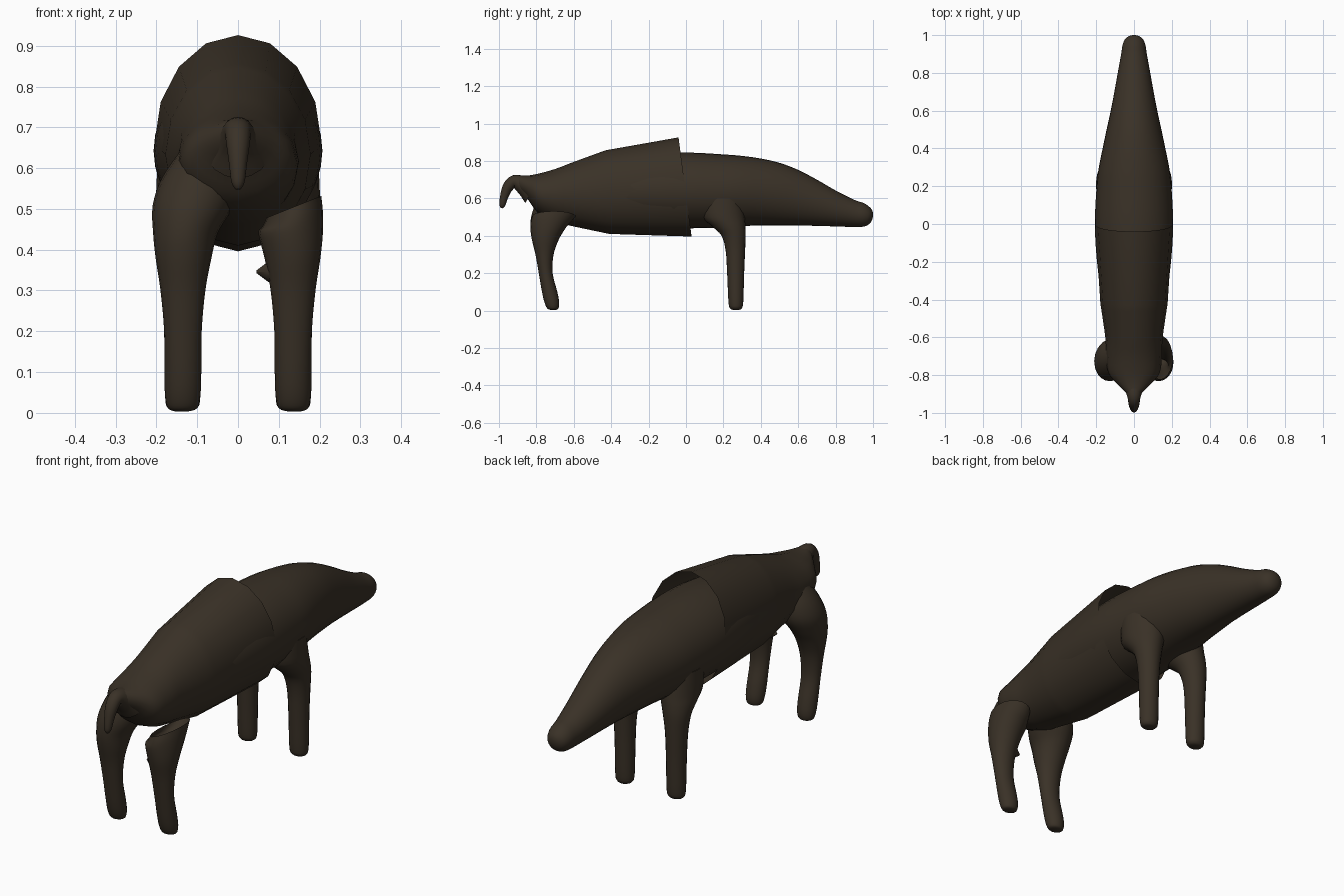
import bpy
import math
from mathutils import Vector

if "Cube" in bpy.data.objects:
    bpy.data.objects.remove(bpy.data.objects["Cube"])

brown = bpy.data.materials.new("dark_brown")
brown.diffuse_color = (0.042, 0.031, 0.020, 1)
brown.use_nodes = True
brown.node_tree.nodes["Principled BSDF"].inputs["Base Color"].default_value = brown.diffuse_color


def spline(rows, steps):
    """Catmull-Rom interpolation through rows of numbers."""
    out = []
    for i in range(len(rows) - 1):
        a, b = rows[max(i - 1, 0)], rows[i]
        c, d = rows[i + 1], rows[min(i + 2, len(rows) - 1)]
        for k in range(steps):
            t = k / steps
            out.append([0.5 * (2 * q + (r - p) * t + (2 * p - 5 * q + 4 * r - s) * t * t
                               + (3 * q - p - 3 * r + s) * t ** 3)
                        for p, q, r, s in zip(a, b, c, d)])
    out.append(list(rows[-1]))
    return out


def loft(name, rings, cap_start=False, cap_end=False, angle=50):
    n = len(rings[0])
    verts = [p for ring in rings for p in ring]
    faces = [(i * n + j, i * n + (j + 1) % n, (i + 1) * n + (j + 1) % n, (i + 1) * n + j)
             for i in range(len(rings) - 1) for j in range(n)]
    if cap_start:
        faces.append(tuple(reversed(range(n))))
    if cap_end:
        faces.append(tuple(range(len(verts) - n, len(verts))))
    mesh = bpy.data.meshes.new(name)
    mesh.from_pydata(verts, [], faces)
    mesh.materials.append(brown)
    obj = bpy.data.objects.new(name, mesh)
    bpy.context.collection.objects.link(obj)
    bpy.ops.object.select_all(action='DESELECT')
    obj.select_set(True)
    bpy.context.view_layer.objects.active = obj
    bpy.ops.object.mode_set(mode='EDIT')
    bpy.ops.mesh.select_all(action='SELECT')
    bpy.ops.mesh.normals_make_consistent(inside=False)
    bpy.ops.object.mode_set(mode='OBJECT')
    bpy.ops.object.shade_smooth_by_angle(angle=math.radians(angle))
    return obj


def body_ring(y, top, bottom, half, slant=0, n=16):
    """Upright oval; slant leans its top towards the front."""
    zc, h = (top + bottom) / 2, (top - bottom) / 2
    return [(half * math.sin(a), y - slant * math.cos(a), zc + h * math.cos(a))
            for a in (2 * math.pi * j / n for j in range(n))]


def leg_ring(z, y0, y1, x0, x1, tilt=0, n=20):
    """Level oval between y0..y1 and x0..x1; tilt raises its outer side."""
    ring = []
    for j in range(n):
        a = 2 * math.pi * j / n
        dx = (x1 - x0) / 2 * math.cos(a)
        ring.append(((x0 + x1) / 2 + dx, (y0 + y1) / 2 + (y1 - y0) / 2 * math.sin(a),
                     z + tilt * dx))
    return ring


# Rear half: open shell with a slanted rim
# y, top, bottom, half width, slant
shell = [(-0.90, 0.722, 0.645, 0.035, 0), (-0.85, 0.722, 0.60, 0.085, 0),
         (-0.79, 0.732, 0.52, 0.135, 0), (-0.70, 0.757, 0.475, 0.148, 0),
         (-0.60, 0.795, 0.45, 0.152, 0), (-0.42, 0.857, 0.41, 0.178, 0.01),
         (-0.005, 0.926, 0.396, 0.205, 0.035)]
rings = [body_ring(*r) for r in spline(shell[:6], 4)] + [body_ring(*shell[6])]
loft("rear_body_shell", rings, cap_start=True)

# Front half with tapering head, running back into the shell
front = [(-0.45, 0.78, 0.48, 0.165), (-0.20, 0.833, 0.45, 0.196), (0.0, 0.845, 0.44, 0.207),
         (0.20, 0.835, 0.445, 0.198), (0.30, 0.827, 0.452, 0.186), (0.40, 0.813, 0.455, 0.166),
         (0.50, 0.79, 0.455, 0.145), (0.60, 0.752, 0.455, 0.123), (0.70, 0.70, 0.453, 0.104),
         (0.80, 0.642, 0.45, 0.086), (0.90, 0.592, 0.447, 0.068), (0.95, 0.575, 0.449, 0.06),
         (0.98, 0.555, 0.463, 0.046), (0.995, 0.537, 0.485, 0.026), (1.0, 0.52, 0.505, 0.008)]
loft("front_body_and_head", [body_ring(*r, n=32) for r in spline(front, 3)],
     cap_start=True, cap_end=True)

# Tail: tapered tube along a drooping path; y, z, radius
tail = spline([(-0.82, 0.645, 0.08), (-0.87, 0.672, 0.052), (-0.92, 0.69, 0.034),
               (-0.952, 0.66, 0.029), (-0.972, 0.61, 0.022), (-0.982, 0.565, 0.016),
               (-0.985, 0.548, 0.006)], 4)
rings = []
for i, (y, z, r) in enumerate(tail):
    a, b = tail[max(i - 1, 0)], tail[min(i + 1, len(tail) - 1)]
    t = Vector((0, b[0] - a[0], b[1] - a[1])).normalized()
    side, up = Vector((1, 0, 0)), Vector((0, -t.z, t.y))
    rings.append([Vector((0, y, z)) + r * (side * math.cos(k * math.pi / 8)
                                           + up * math.sin(k * math.pi / 8)) for k in range(16)])
loft("tail", rings, cap_end=True)

# Rear legs: z, y0, y1, x0, x1, tilt
rear = [(0.004, -0.725, -0.695, 0.12, 0.155, 0), (0.012, -0.742, -0.682, 0.10, 0.172, 0),
        (0.045, -0.757, -0.678, 0.092, 0.179, 0), (0.10, -0.77, -0.688, 0.09, 0.18, 0),
        (0.20, -0.787, -0.713, 0.089, 0.181, 0), (0.30, -0.805, -0.708, 0.08, 0.19, 0),
        (0.38, -0.824, -0.68, 0.065, 0.202, 0), (0.44, -0.832, -0.645, 0.05, 0.208, 0)]
left_top = [(0.50, -0.828, -0.61, 0.02, 0.209, 0.1), (0.56, -0.81, -0.60, 0.0, 0.185, 0.2),
            (0.63, -0.78, -0.61, 0.0, 0.14, 0.2)]
right_top = [(0.475, -0.83, -0.615, 0.06, 0.208, 0.25), (0.505, -0.822, -0.59, 0.07, 0.204, 0.4)]
leg = loft("left_rear_leg", [leg_ring(*r) for r in spline(rear + left_top, 4)], cap_start=True)
leg.data.transform(((-1, 0, 0, 0), (0, 1, 0, 0), (0, 0, 1, 0), (0, 0, 0, 1)))
leg.data.flip_normals()
loft("right_rear_leg", [leg_ring(*r) for r in spline(rear + right_top, 4)], cap_start=True)

# Small pointed flap on the inside of the right rear leg
flap = [(0.09, -0.75, 0.035), (0.07, -0.75, 0.022), (0.045, -0.75, 0.003)]
loft("right_leg_flap", [[(x, y + r * math.cos(k * math.pi / 4), 0.346 + r * math.sin(k * math.pi / 4))
                         for k in range(8)] for x, y, r in flap], cap_end=True)

# Front legs with shoulders spreading into the body
fore = [(0.004, 0.25, 0.285, 0.12, 0.155, 0), (0.012, 0.236, 0.298, 0.10, 0.172, 0),
        (0.045, 0.227, 0.306, 0.092, 0.179, 0), (0.20, 0.22, 0.311, 0.09, 0.181, 0),
        (0.32, 0.212, 0.316, 0.085, 0.186, 0), (0.40, 0.19, 0.319, 0.07, 0.194, 0),
        (0.45, 0.14, 0.318, 0.05, 0.20, 0), (0.50, 0.09, 0.314, 0.03, 0.202, 0),
        (0.60, 0.08, 0.30, 0.03, 0.198, 0)]
for side, name in ((1, "right_front_leg"), (-1, "left_front_leg")):
    rings = [[(side * x, y, z) for x, y, z in leg_ring(*r)] for r in spline(fore, 4)]
    loft(name, rings, cap_start=True, cap_end=True)
